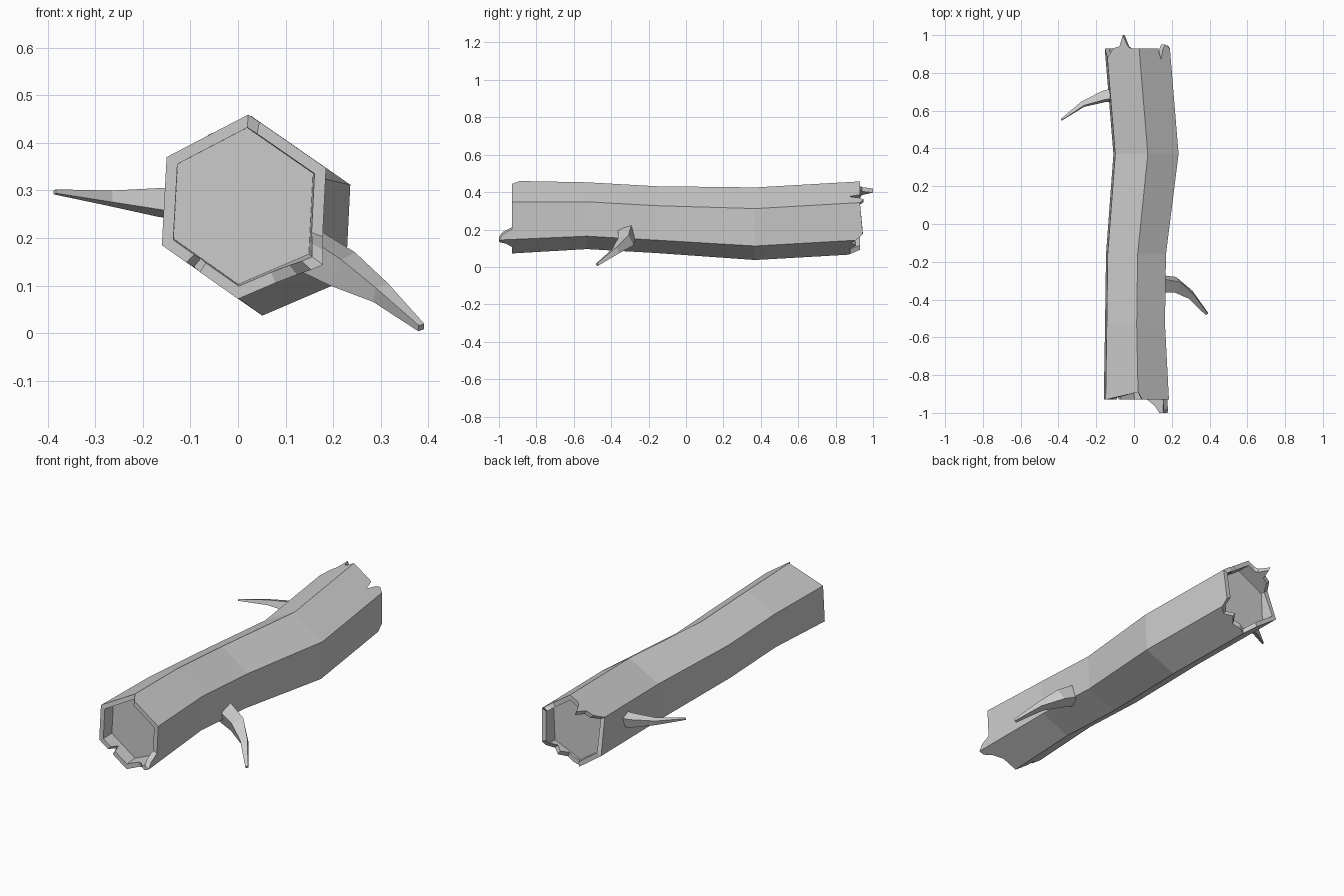
import bpy, bmesh, math
from mathutils import Vector

cube = bpy.data.objects.get("Cube")
if cube:
    bpy.data.objects.remove(cube, do_unlink=True)

grey = bpy.data.materials.new("grey bark")
grey.use_nodes = True
grey.diffuse_color = (0.6, 0.6, 0.6, 1)
grey.node_tree.nodes["Principled BSDF"].inputs["Base Color"].default_value = (0.6, 0.6, 0.6, 1)

# Hexagon section, clockwise from the top ridge, as offsets from the log's axis
HEX = [(0.01, 0.195), (0.173, 0.082), (0.163, -0.118),
       (-0.012, -0.193), (-0.172, -0.08), (-0.162, 0.105)]
# Bends of the log: y, axis x, axis z, scale
BENDS = [(-0.93, 0.012, 0.265, 1.0), (-0.53, 0.005, 0.273, 0.92),
         (-0.16, 0.01, 0.252, 0.92), (0.37, 0.063, 0.23, 1.0),
         (0.93, 0.017, 0.262, 1.0)]
FLOOR = 0.86


def section_point(t, y, inset=1.0):
    """Point at edge position t (0 to 6) of the section at depth y."""
    i = 0
    while i < len(BENDS) - 2 and y > BENDS[i + 1][0]:
        i += 1
    a, b = BENDS[i], BENDS[i + 1]
    f = (y - a[0]) / (b[0] - a[0])
    cx, cz, s = (a[k] + (b[k] - a[k]) * f for k in (1, 2, 3))
    p, q = HEX[int(t) % 6], HEX[(int(t) + 1) % 6]
    f = t % 1
    return Vector((cx + (p[0] + (q[0] - p[0]) * f) * s * inset, y,
                   cz + (p[1] + (q[1] - p[1]) * f) * s * inset))


# Broken rims: position round the section, and how far it sticks out
FRONT_RIM = [(0, -0.04), (0.14, 0), (1, 0), (1.72, 0), (1.85, 0.05), (2, 0.07),
             (2.14, 0.07), (2.3, 0.03), (2.55, 0), (3, 0), (3.5, 0),
             (3.58, -0.045), (3.68, 0), (4, 0), (5, 0)]
BACK_RIM = [(0, 0), (0.62, 0), (0.68, -0.06), (0.78, 0), (0.86, 0.02), (1, 0),
            (1.85, 0.015), (2, -0.02), (2.2, -0.05), (2.4, -0.02),
            (2.6, -0.06), (2.8, -0.05), (3, -0.06), (3.2, 0), (4, 0),
            (5, -0.05), (5.2, 0), (5.4, 0.01), (5.53, 0.07), (5.66, 0.01), (5.75, 0)]


def finish(name, bm):
    bmesh.ops.recalc_face_normals(bm, faces=bm.faces)
    mesh = bpy.data.meshes.new(name)
    bm.to_mesh(mesh)
    bm.free()
    mesh.materials.append(grey)
    obj = bpy.data.objects.new(name, mesh)
    bpy.context.collection.objects.link(obj)


def bridge(bm, a, b):
    for i in range(len(a)):
        j = (i + 1) % len(a)
        bm.faces.new((a[i], a[j], b[j], b[i]))


# Log: outer bark, broken rims and recessed ends
bm = bmesh.new()
depths = [-FLOOR] + [b[0] for b in BENDS[1:-1]] + [FLOOR]
rings = [[bm.verts.new(section_point(t, y)) for t in range(6)] for y in depths]
for a, b in zip(rings, rings[1:]):
    bridge(bm, a, b)
for side, rim, base in ((-1, FRONT_RIM, rings[0]), (1, BACK_RIM, rings[-1])):
    outer = [bm.verts.new(section_point(t, side * (0.93 + d))) for t, d in rim]
    inner = [bm.verts.new(section_point(t, side * (0.93 + d), 0.86)) for t, d in rim]
    floor = [bm.verts.new(section_point(t, side * FLOOR, 0.86)) for t, d in rim]
    bridge(bm, outer, inner)
    bridge(bm, inner, floor)
    bm.faces.new(floor)
    # one bark face per side of the hexagon, following the jagged edge
    for k in range(6):
        edge = [v for v, (t, d) in zip(outer, rim) if k <= t <= k + 1]
        if k == 5:
            edge.append(outer[0])
        bm.faces.new([base[k]] + edge + [base[(k + 1) % 6]])
finish("log", bm)


def branch(name, path):
    """Four-sided tapering twig along (x, y, z, radius) points."""
    bm = bmesh.new()
    pts = [Vector(p[:3]) for p in path]
    rings = []
    for i, p in enumerate(pts):
        along = (pts[min(i + 1, len(pts) - 1)] - pts[max(i - 1, 0)]).normalized()
        u = along.cross(Vector((0, 0, 1))).normalized()
        w = u.cross(along)
        rings.append([bm.verts.new(p + path[i][3] * (u * math.cos(a) + w * math.sin(a)))
                      for a in (k * math.pi / 2 + 0.5 for k in range(4))])
    for a, b in zip(rings, rings[1:]):
        bridge(bm, a, b)
    bm.faces.new(rings[0])
    bm.faces.new(rings[-1])
    finish(name, bm)


branch("left_branch", [(0.12, -0.315, 0.19, 0.055), (0.22, -0.322, 0.135, 0.046),
                       (0.3, -0.375, 0.085, 0.025), (0.385, -0.475, 0.012, 0.01)])
branch("right_branch", [(-0.09, 0.685, 0.272, 0.042), (-0.16, 0.675, 0.275, 0.035),
                        (-0.27, 0.635, 0.284, 0.018), (-0.385, 0.552, 0.297, 0.006)])
